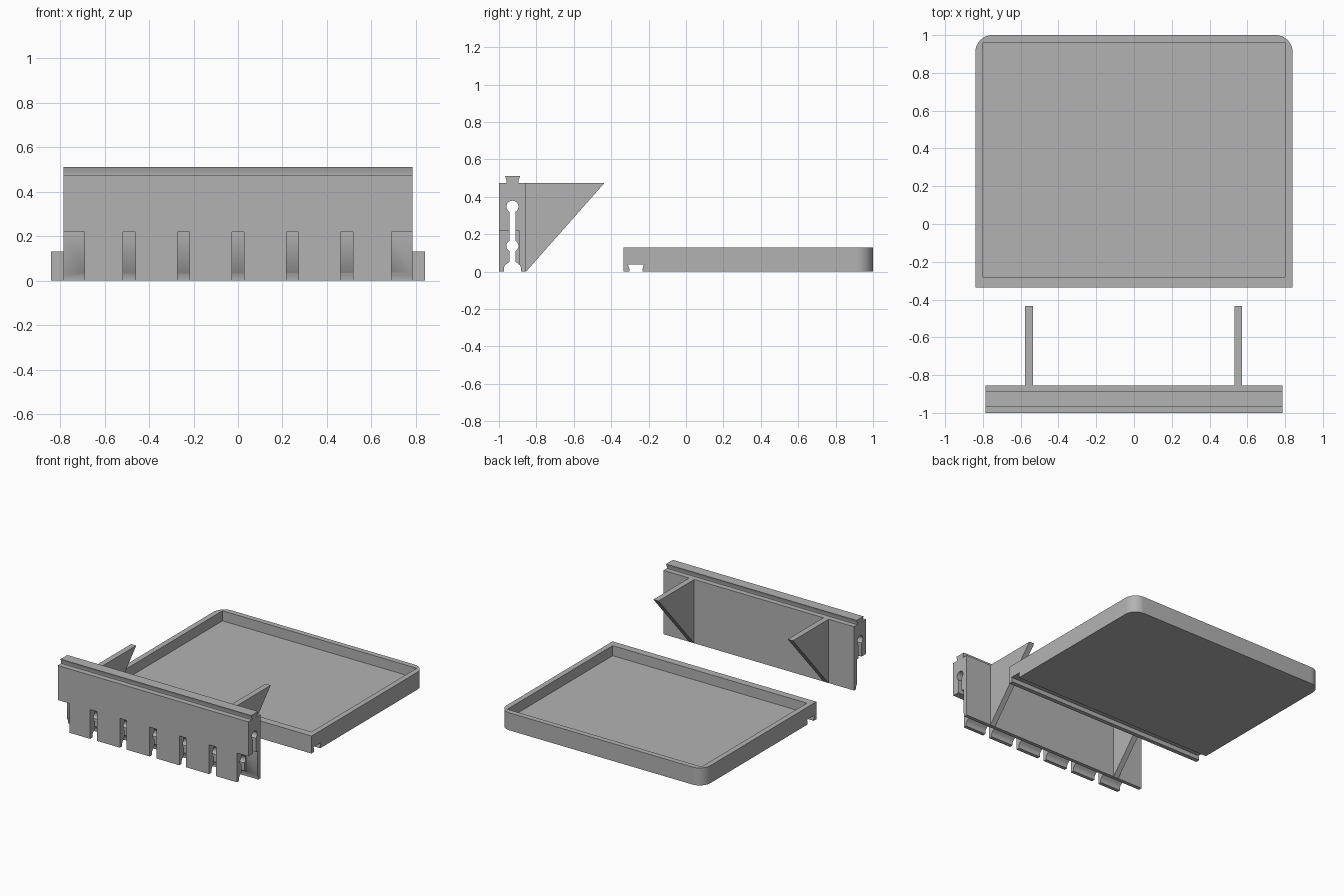
import bpy, bmesh, math

if "Cube" in bpy.data.objects:
    bpy.data.objects.remove(bpy.data.objects["Cube"])

gray = bpy.data.materials.new("plain gray")
gray.diffuse_color = (0.45, 0.45, 0.45, 1)
gray.use_nodes = True
gray.node_tree.nodes["Principled BSDF"].inputs["Base Color"].default_value = gray.diffuse_color


def prism(name, pts, lo, hi, axis="x"):
    """Extrude a closed outline: (y, z) points along x, or (x, y) points along z."""
    bm = bmesh.new()
    place = (lambda a, b, t: (t, a, b)) if axis == "x" else (lambda a, b, t: (a, b, t))
    face = bm.faces.new([bm.verts.new(place(a, b, lo)) for a, b in pts])
    ext = bmesh.ops.extrude_face_region(bm, geom=[face])
    moved = [v for v in ext["geom"] if isinstance(v, bmesh.types.BMVert)]
    bmesh.ops.translate(bm, verts=moved, vec=place(0, 0, hi - lo))
    bmesh.ops.recalc_face_normals(bm, faces=bm.faces)
    mesh = bpy.data.meshes.new(name)
    bm.to_mesh(mesh)
    bm.free()
    ob = bpy.data.objects.new(name, mesh)
    bpy.context.collection.objects.link(ob)
    mesh.materials.append(gray)
    return ob


def rect(a0, b0, a1, b1):
    return [(a0, b0), (a1, b0), (a1, b1), (a0, b1)]


def arc(cx, cy, r, a0, a1, n=12):
    return [(cx + r * math.cos(math.radians(a0 + (a1 - a0) * i / n)),
             cy + r * math.sin(math.radians(a0 + (a1 - a0) * i / n))) for i in range(n + 1)]


def cut(ob, *cutters):
    bpy.context.view_layer.objects.active = ob
    for c in cutters:
        c.hide_render = True
        m = ob.modifiers.new("cut", "BOOLEAN")
        m.operation, m.solver, m.object = "DIFFERENCE", "EXACT", c
        bpy.ops.object.modifier_apply(modifier=m.name)
        bpy.data.objects.remove(c)


def smooth(ob):
    bpy.ops.object.select_all(action="DESELECT")
    ob.select_set(True)
    bpy.context.view_layer.objects.active = ob
    bpy.ops.object.shade_smooth_by_angle(angle=math.radians(30))


# Tray with two rounded back corners, a shallow recess and a dovetail groove below
R = 0.09
outline = ([(-0.84, -0.335), (0.84, -0.335)] + arc(0.84 - R, 1 - R, R, 0, 90)
           + arc(R - 0.84, 1 - R, R, 90, 180))
tray = prism("tray", outline, 0, 0.13, "z")
recess = prism("recess_cutter", rect(-0.80, -0.28, 0.80, 0.96), 0.055, 0.2, "z")
groove = prism("groove_cutter", [(-0.303, -0.05), (-0.303, 0.015), (-0.31, 0.038),
                                 (-0.225, 0.038), (-0.232, 0.015), (-0.232, -0.05)], -1, 1)
cut(tray, recess, groove)
smooth(tray)

# Upright board with a dovetail tongue along its top
board = prism("board", [(-1, 0), (-0.855, 0), (-0.855, 0.475), (-0.895, 0.475),
                        (-0.895, 0.487), (-0.887, 0.51), (-0.967, 0.51),
                        (-0.959, 0.487), (-0.959, 0.475), (-1, 0.475)], -0.785, 0.785)

# Lengthwise channel: two round bores joined by a slot, flaring at the bottom
C, W, RB = -0.928, 0.017, 0.032
g = math.degrees(math.asin(W / RB))
half = ([(C + 0.046, -0.05), (C + 0.046, 0.022), (C + 0.038, 0.036), (C + W, 0.052)]
        + arc(C, 0.137, RB, -90 + g, 90 - g) + arc(C, 0.347, RB, -90 + g, 90))
channel = prism("channel_cutter", half + [(2 * C - y, z) for y, z in reversed(half[:-1])], -1, 1)

# Notches across the front, and wider ones at both ends
notches = [prism("notch_cutter", rect(-1.1, -0.1, C + 0.038, 0.218), a, b)
           for a, b in [(-0.9, -0.69), (0.69, 0.9)]
           + [(0.245 * i - 0.028, 0.245 * i + 0.028) for i in range(-2, 3)]]
cut(board, channel, *notches)
smooth(board)

# Triangular brackets behind the board
for side, x in (("left", -0.555), ("right", 0.552)):
    prism(side + "_bracket", [(-0.86, 0), (-0.855, 0), (-0.435, 0.475), (-0.86, 0.475)],
          x - 0.021, x + 0.021)
